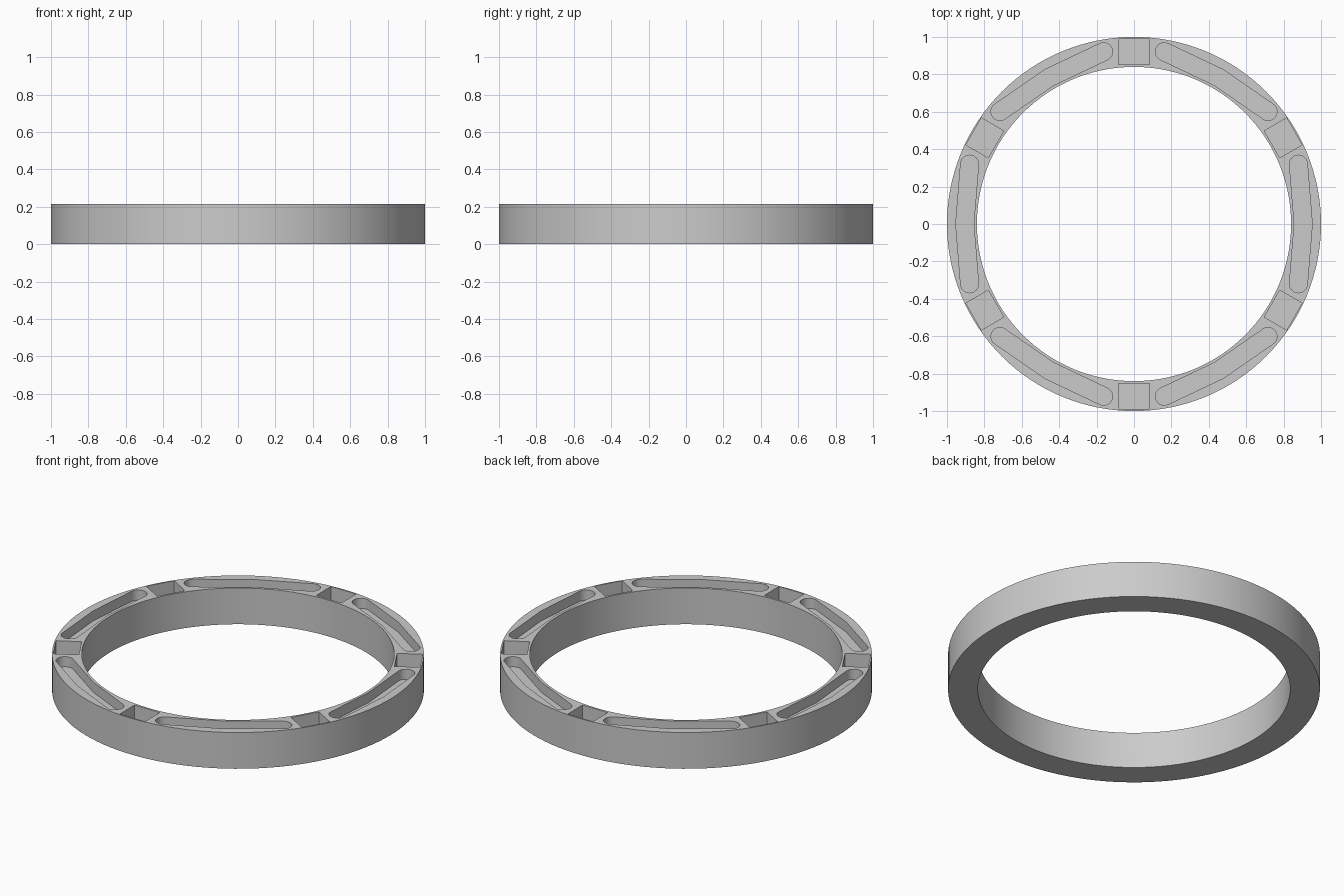
import bpy
import bmesh
from math import cos, sin, pi, radians
from mathutils import Matrix

cube = bpy.data.objects.get("Cube")
if cube:
    bpy.data.objects.remove(cube, do_unlink=True)

OUTER, INNER, HEIGHT = 1.0, 0.84, 0.215
SLOT_DEPTH, POCKET_DEPTH = 0.06, 0.11

grey = bpy.data.materials.new("grey")
grey.use_nodes = True
colour = (0.6, 0.6, 0.6, 1)
grey.diffuse_color = colour
grey.node_tree.nodes["Principled BSDF"].inputs["Base Color"].default_value = colour


def circle(radius, count=128):
    return [(radius * cos(2 * pi * i / count), radius * sin(2 * pi * i / count))
            for i in range(count)]


def add_prism(bm, outline, low, high, angle=0):
    """Extrude a closed outline from low to high, turned about the ring axis."""
    turn = Matrix.Rotation(angle, 3, "Z")
    verts = [bm.verts.new((x, y, low)) for x, y in outline]
    face = bm.faces.new(verts)
    top = bmesh.ops.extrude_face_region(bm, geom=[face])["geom"]
    top = [v for v in top if isinstance(v, bmesh.types.BMVert)]
    for v in top:
        v.co.z = high
    bmesh.ops.rotate(bm, verts=verts + top, matrix=turn)


def finish(bm, name):
    bmesh.ops.recalc_face_normals(bm, faces=bm.faces)
    mesh = bpy.data.meshes.new(name)
    bm.to_mesh(mesh)
    bm.free()
    mesh.materials.append(grey)
    obj = bpy.data.objects.new(name, mesh)
    bpy.context.collection.objects.link(obj)
    return obj


def slot_outline():
    """Two straight arms meeting at a slight bend, with round ends."""
    half, bend, end_x, end_y = 0.048, 0.905, 0.879, 0.32
    arc = [(end_x + half * cos(a), end_y + half * sin(a))
           for a in (pi * i / 12 for i in range(13))]
    lower = [(x, -y) for x, y in reversed(arc)]
    return [(bend + half, 0)] + arc + [(bend - half, 0)] + lower


# Ring body
bm = bmesh.new()
add_prism(bm, circle(OUTER), 0, HEIGHT)
ring = finish(bm, "ring")

# Centre hole, long slots and square pockets
bm = bmesh.new()
add_prism(bm, circle(INNER), -0.1, HEIGHT + 0.1)
pocket = [(0.852, -0.083), (0.99, -0.083), (0.99, 0.083), (0.852, 0.083)]
for i in range(6):
    add_prism(bm, slot_outline(), HEIGHT - SLOT_DEPTH, HEIGHT + 0.1, radians(60 * i))
    add_prism(bm, pocket, HEIGHT - POCKET_DEPTH, HEIGHT + 0.1, radians(60 * i + 30))
cutter = finish(bm, "recess_cutter")
cutter.hide_render = True

# Cut the recesses and apply
cut = ring.modifiers.new("recesses", "BOOLEAN")
cut.operation = "DIFFERENCE"
cut.solver = "EXACT"
cut.object = cutter
bpy.context.view_layer.objects.active = ring
ring.select_set(True)
bpy.ops.object.modifier_apply(modifier=cut.name)
bpy.data.objects.remove(cutter, do_unlink=True)
bpy.ops.object.shade_smooth_by_angle(angle=radians(30))
